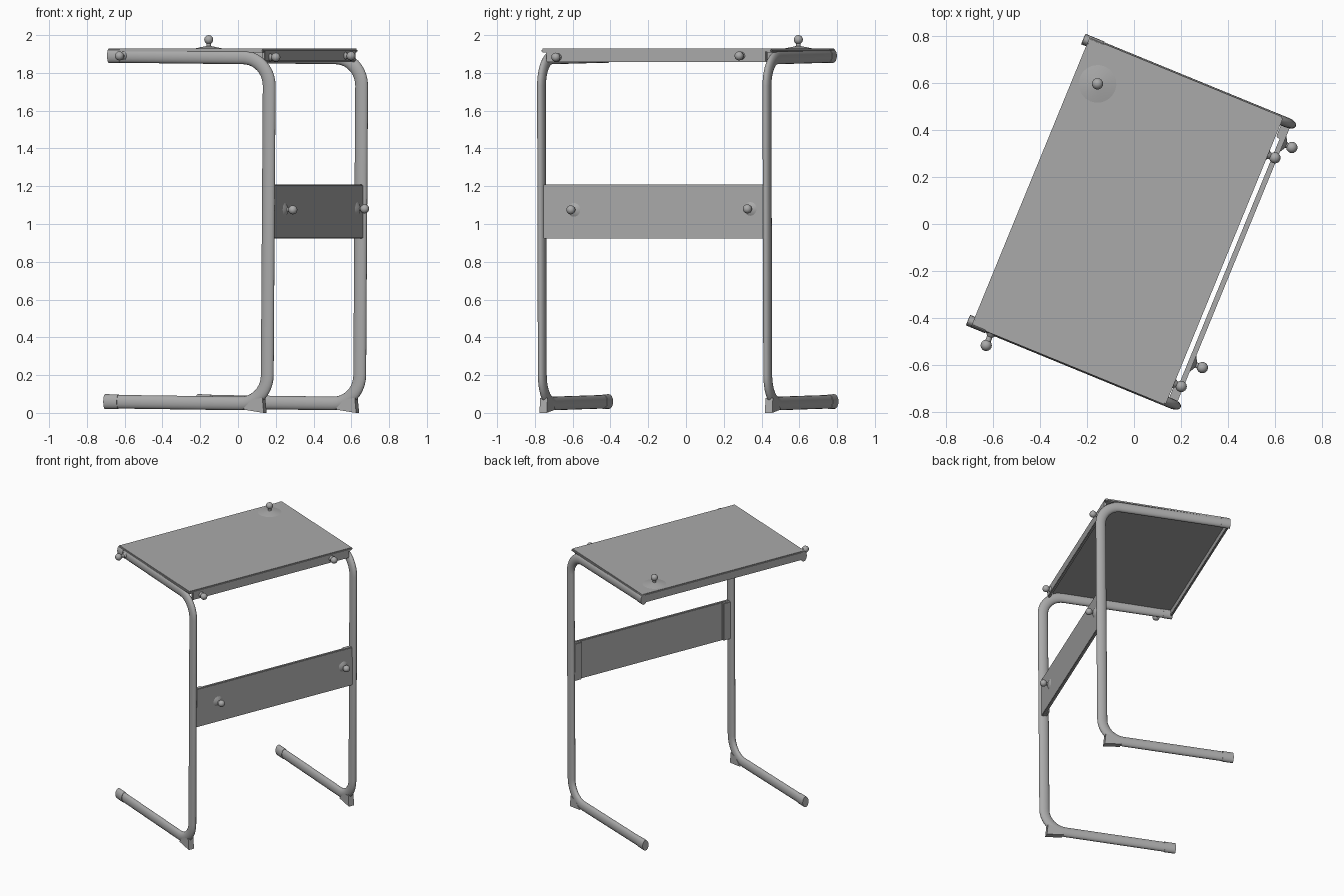
import bpy, bmesh, math
from mathutils import Matrix, Vector

if "Cube" in bpy.data.objects:
    bpy.data.objects.remove(bpy.data.objects["Cube"])

TURN = Matrix.Rotation(math.radians(-22.3), 4, 'Z')   # whole table is turned in plan

grey = bpy.data.materials.new("light grey")
grey.diffuse_color = (0.40, 0.40, 0.40, 1)
grey.use_nodes = True
grey.node_tree.nodes["Principled BSDF"].inputs["Base Color"].default_value = grey.diffuse_color


def finish(name, bm):
    """Turn a bmesh in table space into a smooth shaded, coloured object."""
    bmesh.ops.recalc_face_normals(bm, faces=bm.faces)
    bm.transform(TURN)
    mesh = bpy.data.meshes.new(name)
    bm.to_mesh(mesh)
    bm.free()
    mesh.materials.append(grey)
    ob = bpy.data.objects.new(name, mesh)
    bpy.context.collection.objects.link(ob)
    bpy.ops.object.select_all(action='DESELECT')
    ob.select_set(True)
    bpy.context.view_layer.objects.active = ob
    bpy.ops.object.shade_smooth_by_angle(angle=math.radians(40))
    return ob


def add_box(bm, x0, x1, y0, y1, z0, z1, bevel=0.004):
    m = Matrix.Translation(((x0 + x1) / 2, (y0 + y1) / 2, (z0 + z1) / 2))
    m = m @ Matrix.Diagonal((x1 - x0, y1 - y0, z1 - z0, 1))
    verts = bmesh.ops.create_cube(bm, size=1, matrix=m)['verts']
    edges = {e for v in verts for e in v.link_edges}
    bmesh.ops.bevel(bm, geom=list(edges), offset=bevel, segments=2, affect='EDGES')


def sweep(bm, path, y, a, b, sides=16):
    """Sweep an oval section (a in the plane, b across) along an xz path."""
    pts = [Vector(p) for p in path]
    rings = []
    for i, p in enumerate(pts):
        t = (pts[min(i + 1, len(pts) - 1)] - pts[max(i - 1, 0)]).normalized()
        n = Vector((-t.y, t.x))
        ring = []
        for k in range(sides):
            ang = 2 * math.pi * k / sides
            q = p + n * a * math.cos(ang)
            ring.append(bm.verts.new((q.x, y + b * math.sin(ang), q.y)))
        rings.append(ring)
    for r0, r1 in zip(rings, rings[1:]):
        for k in range(sides):
            j = (k + 1) % sides
            bm.faces.new((r0[k], r0[j], r1[j], r1[k]))
    bm.faces.new(rings[0])
    bm.faces.new(rings[-1])


def arc(cx, cz, r, a0, a1, n=10):
    return [(cx + r * math.cos(math.radians(a0 + (a1 - a0) * i / n)),
             cz + r * math.sin(math.radians(a0 + (a1 - a0) * i / n))) for i in range(n + 1)]


# C-shaped side frames: foot, upright and top rail in one bent tube
R = 0.15
path = ([(-0.49, 0.06)] + arc(0.282, 0.05 + R, R, -90, 0)
        + arc(0.293, 1.882 - R, R, 0, 90) + [(-0.47, 1.89)])
for side, label in ((-1, "front"), (1, "back")):
    y = 0.645 * side
    bm = bmesh.new()
    sweep(bm, path, y, 0.036, 0.021)
    finish(label + "_frame_tube", bm)

    # end caps on the foot and the top rail
    bm = bmesh.new()
    sweep(bm, [(-0.497, 0.06), (-0.42, 0.059)], y, 0.039, 0.024)
    sweep(bm, [(-0.475, 1.89), (-0.41, 1.89)], y, 0.038, 0.024)
    finish(label + "_end_caps", bm)

    # wedge pad under the rear bend of the foot
    bm = bmesh.new()
    prof = [(0.30, 0.018), (0.42, 0.0), (0.412, 0.08), (0.35, 0.07)]
    f = bm.faces.new([bm.verts.new((x, y - 0.021, z)) for x, z in prof])
    ext = bmesh.ops.extrude_face_region(bm, geom=[f])['geom']
    bmesh.ops.translate(bm, vec=(0, 0.042, 0),
                        verts=[v for v in ext if isinstance(v, bmesh.types.BMVert)])
    finish(label + "_heel_pad", bm)

# thin table top with turned-down lips on both long edges
bm = bmesh.new()
add_box(bm, -0.475, 0.415, -0.66, 0.66, 1.908, 1.928, 0.006)
add_box(bm, 0.395, 0.415, -0.63, 0.63, 1.858, 1.92)
add_box(bm, -0.475, -0.460, -0.64, 0.64, 1.865, 1.92)
finish("table_top", bm)

# rear stretcher panel with folded ends
bm = bmesh.new()
add_box(bm, 0.435, 0.457, -0.64, 0.64, 0.922, 1.208)
for s in (-1, 1):
    ys = sorted((0.57 * s, 0.635 * s))
    add_box(bm, 0.418, 0.44, ys[0], ys[1], 0.925, 1.205)
finish("stretcher_panel", bm)


def knob(name, centre, direction, stem, flare):
    """Ball on a short stem with a flared base; centre in table space."""
    c, d = Vector(centre), Vector(direction)
    rot = d.to_track_quat('Z', 'Y').to_matrix().to_4x4()
    bm = bmesh.new()
    bmesh.ops.create_uvsphere(bm, u_segments=16, v_segments=10, radius=0.024,
                              matrix=Matrix.Translation(c))
    bmesh.ops.create_cone(bm, segments=12, radius1=0.012, radius2=0.012, depth=stem,
                          cap_ends=True, matrix=Matrix.Translation(c - d * stem / 2) @ rot)
    bmesh.ops.create_cone(bm, segments=20, radius1=flare, radius2=0.012, depth=0.016,
                          cap_ends=True, matrix=Matrix.Translation(c - d * (stem - 0.008)) @ rot)
    finish(name, bm)


# knobs on the panel, the top's rear lip, the front rail and the table surface
knob("panel_knob_front", (0.50, -0.454, 1.075), (1, 0, 0), 0.045, 0.04)
knob("panel_knob_back", (0.497, 0.555, 1.08), (1, 0, 0), 0.042, 0.04)
knob("lip_knob_front", (0.447, -0.562, 1.883), (1, 0, 0), 0.035, 0.022)
knob("lip_knob_back", (0.447, 0.487, 1.89), (1, 0, 0), 0.035, 0.022)
knob("rail_knob", (-0.385, -0.715, 1.89), (0, -1, 0), 0.055, 0.024)
p = TURN.inverted() @ Vector((-0.155, 0.595, 1.976))
knob("top_knob", p, (0, 0, 1), 0.05, 0.09)
